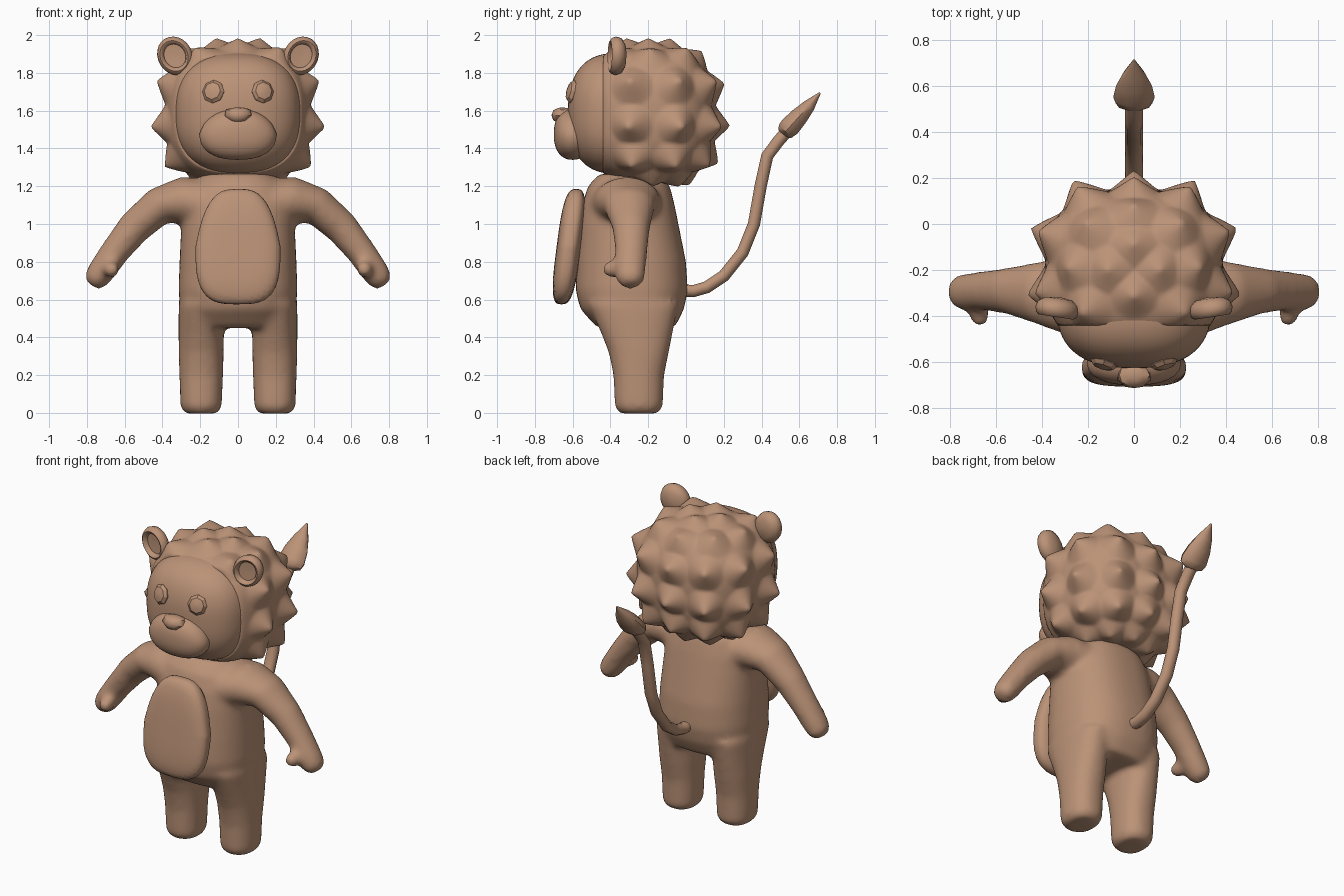
import bpy, bmesh, math
from mathutils import Vector, Matrix

cube = bpy.data.objects.get("Cube")
if cube:
    bpy.data.objects.remove(cube)

fur = bpy.data.materials.new("tan_fur")
fur.use_nodes = True
fur.diffuse_color = (0.5, 0.29, 0.185, 1)
fur.node_tree.nodes["Principled BSDF"].inputs["Base Color"].default_value = fur.diffuse_color


def loft(bm, rings, u, axis=None, n=24, p=2.0):
    """Closed tube through rings of (centre, radius along u, radius across)."""
    u = Vector(u).normalized()
    centres = [Vector(r[0]) for r in rings]
    loops = []
    for i, (c, a, b) in enumerate(rings):
        t = Vector(axis) if axis else centres[min(i + 1, len(rings) - 1)] - centres[max(i - 1, 0)]
        v = t.normalized().cross(u).normalized()
        loop = []
        for k in range(n):
            ang = 2 * math.pi * k / n
            cs, sn = math.cos(ang), math.sin(ang)
            x = math.copysign(abs(cs) ** (2 / p), cs) * a
            y = math.copysign(abs(sn) ** (2 / p), sn) * b
            loop.append(bm.verts.new(centres[i] + u * x + v * y))
        loops.append(loop)
    for lo, hi in zip(loops, loops[1:]):
        for k in range(n):
            bm.faces.new((lo[k], lo[(k + 1) % n], hi[(k + 1) % n], hi[k]))
    bm.faces.new(loops[0][::-1])
    bm.faces.new(loops[-1])


def rounded(d, radii, p):
    """Point of a rounded box in direction d."""
    return d / sum(abs(d[i] / radii[i]) ** p for i in range(3)) ** (1 / p)


def blob(bm, centre, radii, p=2.0, detail=4, shape=None):
    for v in bmesh.ops.create_icosphere(bm, subdivisions=detail, radius=1)["verts"]:
        q = rounded(v.co.normalized(), radii, p)
        v.co = Vector(centre) + (shape(q) if shape else q)


def finish(name, bm, angle=40):
    bmesh.ops.recalc_face_normals(bm, faces=bm.faces[:])
    mesh = bpy.data.meshes.new(name)
    bm.to_mesh(mesh)
    bm.free()
    mesh.materials.append(fur)
    ob = bpy.data.objects.new(name, mesh)
    bpy.context.collection.objects.link(ob)
    bpy.ops.object.select_all(action="DESELECT")
    ob.select_set(True)
    bpy.context.view_layer.objects.active = ob
    bpy.ops.object.shade_smooth_by_angle(angle=math.radians(angle))
    return ob


# Body: torso, legs and arms blended into one soft skin
bm = bmesh.new()
torso = [(0.45, -0.47, -0.06, 0.27), (0.55, -0.56, -0.01, 0.305), (0.65, -0.585, 0.01, 0.315),
         (0.8, -0.58, 0, 0.31), (1.0, -0.565, -0.04, 0.3), (1.1, -0.55, -0.06, 0.29),
         (1.2, -0.52, -0.085, 0.25), (1.265, -0.46, -0.13, 0.18)]
loft(bm, [((0, (f + b) / 2, z), w, (b - f) / 2) for z, f, b, w in torso],
     (1, 0, 0), axis=(0, 0, 1), n=40, p=2.4)
leg = [(-0.004, -0.25, 0.085, 0.1), (0.03, -0.25, 0.11, 0.128), (0.2, -0.25, 0.116, 0.135),
       (0.32, -0.25, 0.12, 0.16), (0.42, -0.26, 0.12, 0.19), (0.58, -0.28, 0.12, 0.24)]
arm = [((0.15, -0.32, 1.1), 0.2, 0.14), ((0.3, -0.31, 1.125), 0.17, 0.125),
       ((0.42, -0.3, 1.095), 0.135, 0.1), ((0.55, -0.29, 0.98), 0.1, 0.09),
       ((0.65, -0.29, 0.855), 0.086, 0.078), ((0.72, -0.295, 0.755), 0.082, 0.074),
       ((0.755, -0.295, 0.705), 0.074, 0.066), ((0.775, -0.295, 0.675), 0.045, 0.04)]
for side in (1, -1):
    loft(bm, [((side * 0.195, y, z), a, b) for z, y, a, b in leg],
         (1, 0, 0), axis=(0, 0, 1), p=2.3)
    loft(bm, [((side * x, y, z), a, b) for (x, y, z), a, b in arm], (0, 1, 0))
    blob(bm, (side * 0.67, -0.39, 0.76), (0.045, 0.06, 0.045), detail=3)
body = finish("body", bm, 180)
skin = body.modifiers.new("skin", "REMESH")
skin.mode = "VOXEL"
skin.voxel_size = 0.016
skin.use_smooth_shade = True
soften = body.modifiers.new("soften", "SMOOTH")
soften.factor = 0.5
soften.iterations = 16

# Belly patch: leaning plate, narrower at the top
bm = bmesh.new()
blob(bm, (0, -0.62, 0.88), (0.225, 0.065, 0.305), 3.2, 5,
     lambda q: Vector((q.x * (1 - 0.9 * max(q.z, 0)), q.y + 0.13 * q.z, q.z)))
finish("belly_patch", bm)

# Face
bm = bmesh.new()
blob(bm, (0, -0.36, 1.585), (0.335, 0.265, 0.32), 2.5, 5)
finish("face", bm)

# Mane: rounded shell with rows of spikes, flat at the front
spike_rows = [(-60, (0, 42, 85), 0.05), (-35, (0, 34, 68, 103), 0.07),
              (-8, (0, 34, 68, 103), 0.085), (22, (0, 34, 68, 103), 0.07),
              (50, (0, 45, 88, 130), 0.05), (74, (0, 90, 180), 0.05)]


def mane_base(d):
    return rounded(d, (0.385, 0.36 if d.y < 0 else 0.35, 0.36), 2.7)


spikes = []
for el, azimuths, height in spike_rows:
    for az in azimuths:
        for side in ((1,) if az in (0, 180) else (1, -1)):
            e, a = math.radians(el), math.radians(az) * side
            d = Vector((math.sin(a) * math.cos(e), math.cos(a) * math.cos(e), math.sin(e)))
            spikes.append((mane_base(d), height))
bm = bmesh.new()
for v in bmesh.ops.create_icosphere(bm, subdivisions=6, radius=1)["verts"]:
    d = v.co.normalized()
    q = mane_base(d)
    lift = max(h * max(0, 1 - (q - s).length / 0.115) ** 1.35 for s, h in spikes)
    v.co = q + d * lift + Vector((0, -0.2, 1.58))
    v.co.y = max(v.co.y, -0.44)
finish("mane", bm, 60)

# Muzzle and nose
bm = bmesh.new()
blob(bm, (0, -0.6, 1.475), (0.205, 0.1, 0.135), 2.3, 4,
     lambda q: Vector((q.x * (1 - 1.3 * max(q.z, 0)), q.y, q.z)))
finish("muzzle", bm)
bm = bmesh.new()
blob(bm, (0, -0.655, 1.575), (0.075, 0.057, 0.042), 2.3, 2,
     lambda q: Vector((q.x * (1 + 6 * q.z), q.y, q.z)))
finish("nose", bm)

# Ears with a raised rim, and eight-sided eyes
ear = [(0.045, 0.01), (0.038, 0.055), (0.018, 0.085), (-0.01, 0.092), (-0.032, 0.085),
       (-0.042, 0.073), (-0.036, 0.062), (-0.015, 0.056), (-0.012, 0.01)]
for side, word in ((1, "left"), (-1, "right")):
    bm = bmesh.new()
    loft(bm, [((0, y, 0), r, r * 1.15) for y, r in ear], (1, 0, 0), axis=(0, 1, 0))
    turn = Matrix.Rotation(side * 0.15, 3, "Z") @ Matrix.Rotation(side * 0.55, 3, "Y")
    for v in bm.verts:
        v.co = turn @ v.co + Vector((side * 0.332, -0.362, 1.89))
    finish(word + "_ear", bm, 50)

    bm = bmesh.new()
    out = Vector((side * 0.3, -1, 0.25)).normalized()
    centre = Vector((side * 0.13, -0.6, 1.7))
    across = Vector((0, 0, 1)).cross(out)
    loft(bm, [(centre + out * h, r, r * 1.05) for h, r in
              ((-0.03, 0.055), (0.005, 0.06), (0.022, 0.045), (0.03, 0.015))],
         across, axis=out, n=8)
    finish(word + "_eye", bm, 30)

# Tail with a flattened pointed tuft
bm = bmesh.new()
path = [(-0.06, 0.65), (0.04, 0.645), (0.11, 0.665), (0.2, 0.725), (0.3, 0.85), (0.36, 1.0),
        (0.395, 1.2), (0.43, 1.36), (0.49, 1.44), (0.56, 1.52)]
loft(bm, [((0, y, z), 0.038, 0.034) for y, z in path], (1, 0, 0), n=10)
finish("tail", bm, 60)
bm = bmesh.new()
tuft = [(0.51, 1.475, 0.03, 0.03), (0.525, 1.49, 0.08, 0.05), (0.55, 1.515, 0.09, 0.057),
        (0.6, 1.57, 0.078, 0.05), (0.65, 1.625, 0.05, 0.036), (0.71, 1.695, 0.005, 0.005)]
loft(bm, [((0, y, z), a, b) for y, z, a, b in tuft], (1, 0, 0), n=10)
finish("tail_tuft", bm, 45)
